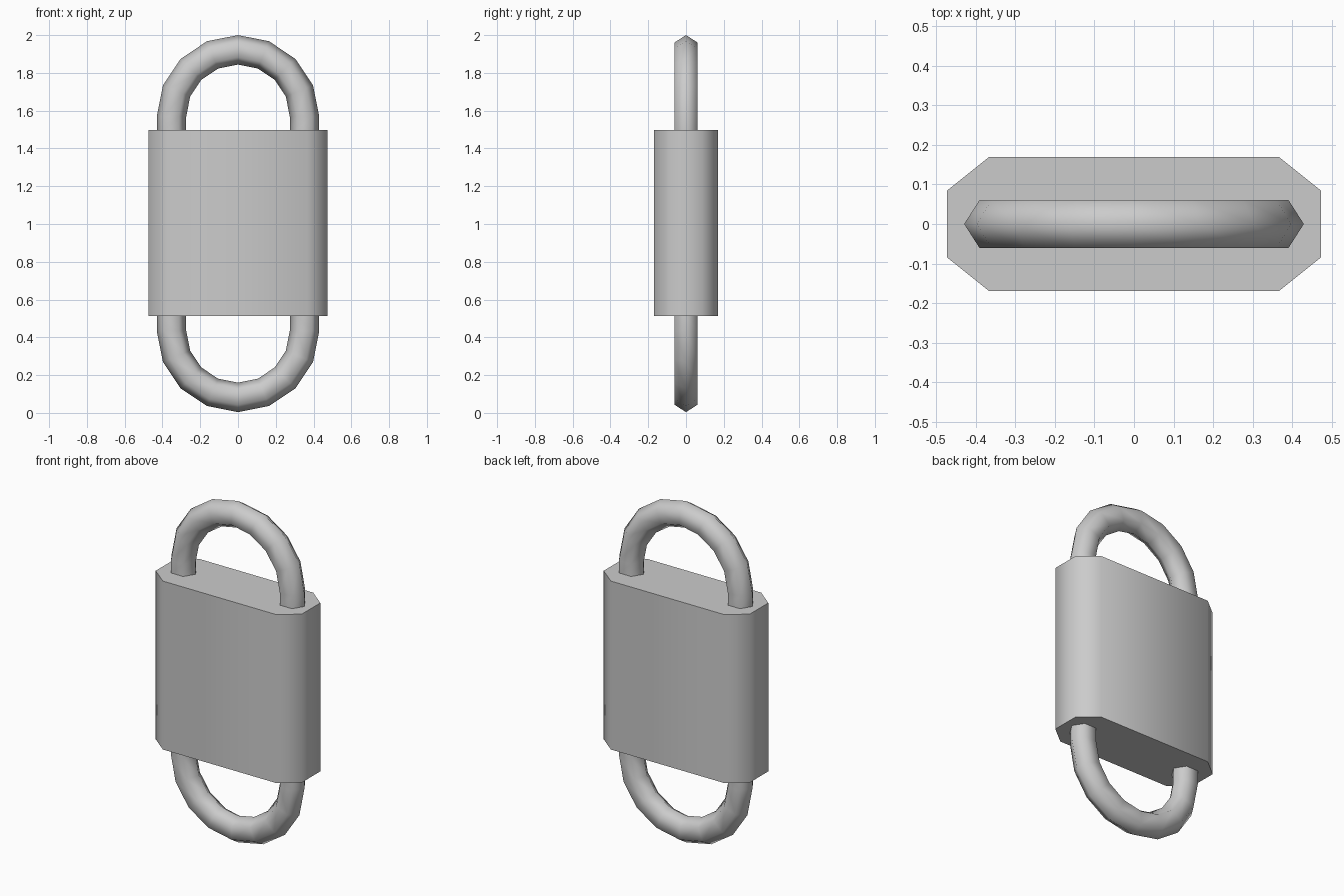
import bpy, bmesh, math

if "Cube" in bpy.data.objects:
    bpy.data.objects.remove(bpy.data.objects["Cube"])

grey = bpy.data.materials.new("grey_metal")
grey.diffuse_color = (0.6, 0.6, 0.6, 1)
grey.use_nodes = True
grey.node_tree.nodes["Principled BSDF"].inputs["Base Color"].default_value = grey.diffuse_color


def add_object(name, bm):
    bmesh.ops.recalc_face_normals(bm, faces=bm.faces[:])
    mesh = bpy.data.meshes.new(name)
    bm.to_mesh(mesh)
    bm.free()
    mesh.materials.append(grey)
    obj = bpy.data.objects.new(name, mesh)
    bpy.context.collection.objects.link(obj)
    bpy.ops.object.select_all(action='DESELECT')
    obj.select_set(True)
    bpy.context.view_layer.objects.active = obj
    # hexagonal tubes stay smooth, the flat caps stay sharp
    bpy.ops.object.shade_smooth_by_angle(angle=math.radians(80))
    return obj


BOTTOM, TOP = 0.513, 1.498
RING, TUBE = 0.352, 0.078

# Body: chamfered rectangle pulled up
bm = bmesh.new()
quarter = [(0.473, 0.085), (0.368, 0.169)]
outline = []
for sx, sy in ((1, 1), (-1, 1), (-1, -1), (1, -1)):
    corner = [(sx * x, sy * y) for x, y in quarter]
    outline += corner if sx * sy > 0 else corner[::-1]
base = bm.faces.new([bm.verts.new((x, y, BOTTOM)) for x, y in outline])
top = bmesh.ops.extrude_face_region(bm, geom=[base])
verts = [g for g in top["geom"] if isinstance(g, bmesh.types.BMVert)]
bmesh.ops.translate(bm, vec=(0, 0, TOP - BOTTOM), verts=verts)
add_object("body", bm)


def shackle(name, centre_z, end_z, direction):
    """Six-sided tube along a half circle with short straight legs."""
    bm = bmesh.new()
    path = [(a, centre_z) for a in (math.pi * i / 8 for i in range(9))]
    path = [(0, end_z)] + path + [(math.pi, end_z)]
    rings = []
    for a, z in path:
        ring = []
        for k in range(6):
            t = math.tau * k / 6
            r = RING + TUBE * math.cos(t)
            ring.append(bm.verts.new((r * math.cos(a), TUBE * 0.9 * math.sin(t),
                                      z + direction * r * math.sin(a))))
        rings.append(ring)
    for r0, r1 in zip(rings, rings[1:]):
        for k in range(6):
            n = (k + 1) % 6
            bm.faces.new((r0[k], r0[n], r1[n], r1[k]))
    add_object(name, bm)


shackle("upper_shackle", 1.57, TOP, 1)
shackle("lower_shackle", 0.434, BOTTOM, -1)
